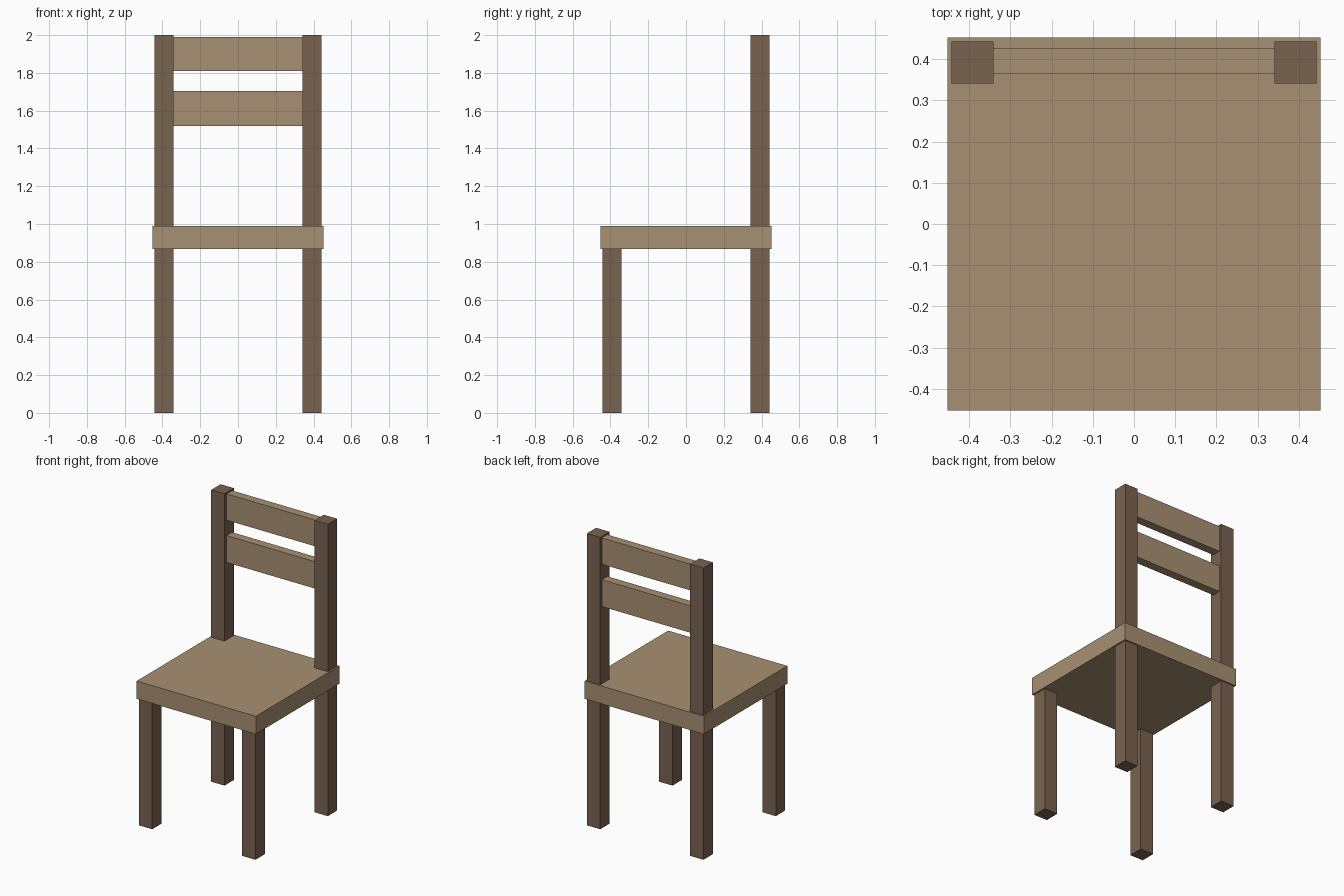
import bpy
import bmesh
from mathutils import Vector

cube = bpy.data.objects.get("Cube")
if cube:
    bpy.data.objects.remove(cube, do_unlink=True)


def make_material(name, rgb):
    mat = bpy.data.materials.new(name)
    mat.use_nodes = True
    colour = (*rgb, 1.0)
    mat.diffuse_color = colour
    mat.node_tree.nodes["Principled BSDF"].inputs["Base Color"].default_value = colour
    return mat


light_wood = make_material("light wood", (0.39, 0.28, 0.17))
dark_wood = make_material("dark wood", (0.19, 0.125, 0.08))


def add_box(name, low, high, mat):
    """Flat-shaded box between two opposite corners."""
    low, high = Vector(low), Vector(high)
    centre, size = (low + high) / 2, high - low
    bm = bmesh.new()
    bmesh.ops.create_cube(bm, size=1.0)
    bmesh.ops.scale(bm, vec=size, verts=bm.verts)
    mesh = bpy.data.meshes.new(name)
    bm.to_mesh(mesh)
    bm.free()
    mesh.materials.append(mat)
    obj = bpy.data.objects.new(name, mesh)
    obj.location = centre
    bpy.context.collection.objects.link(obj)
    return obj


SEAT_HALF = 0.452
SEAT_BOTTOM, SEAT_TOP = 0.868, 0.99
LEG_IN, LEG_OUT = 0.341, 0.442
HEIGHT = 2.0

# Seat board
add_box("seat", (-SEAT_HALF, -SEAT_HALF, SEAT_BOTTOM),
        (SEAT_HALF, SEAT_HALF, SEAT_TOP), light_wood)

# Short front legs and tall back posts, on both sides
for side, sign in (("left", 1), ("right", -1)):
    x0, x1 = sorted((sign * LEG_IN, sign * LEG_OUT))
    add_box(f"front_leg_{side}", (x0, -LEG_OUT, 0),
            (x1, -LEG_IN, SEAT_BOTTOM), dark_wood)
    add_box(f"back_post_{side}", (x0, LEG_IN, 0),
            (x1, LEG_OUT, HEIGHT), dark_wood)

# Backrest slats between the posts
for name, bottom, top in (("upper_slat", 1.81, 1.99), ("lower_slat", 1.52, 1.704)):
    add_box(name, (-LEG_IN, 0.365, bottom), (LEG_IN, 0.425, top), light_wood)
